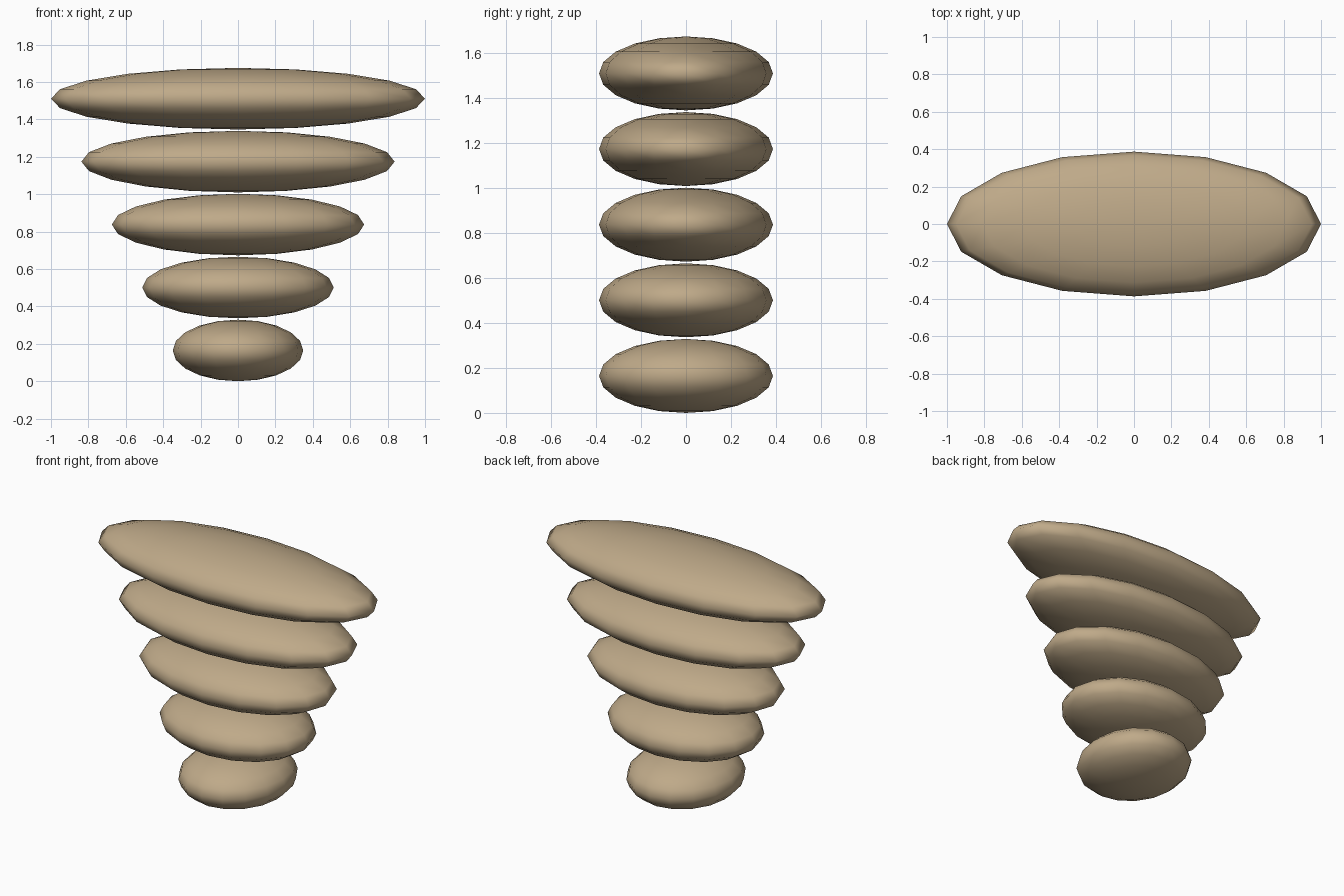
import bpy

if "Cube" in bpy.data.objects:
    bpy.data.objects.remove(bpy.data.objects["Cube"])

HALF_DEPTH = 0.387
HALF_HEIGHT = 0.1645
PITCH = 0.3365
LAYERS = 5

# Stack of flattened ellipsoids, each wider than the one below
for i in range(LAYERS):
    half_width = 0.349 + (1.0 - 0.349) * i / (LAYERS - 1)
    bpy.ops.mesh.primitive_uv_sphere_add(
        segments=16, ring_count=10, radius=1,
        location=(0, 0, HALF_HEIGHT + PITCH * i))
    layer = bpy.context.object
    layer.name = f"stacked_pebble_{i + 1}"
    layer.scale = (half_width, HALF_DEPTH, HALF_HEIGHT)
    bpy.ops.object.transform_apply(location=False, rotation=False, scale=True)
    bpy.ops.object.shade_smooth()

    # Tan surface
    mat = bpy.data.materials.get("tan") or bpy.data.materials.new("tan")
    mat.diffuse_color = (0.52, 0.40, 0.25, 1)
    mat.use_nodes = True
    mat.node_tree.nodes["Principled BSDF"].inputs["Base Color"].default_value = mat.diffuse_color
    layer.data.materials.append(mat)
